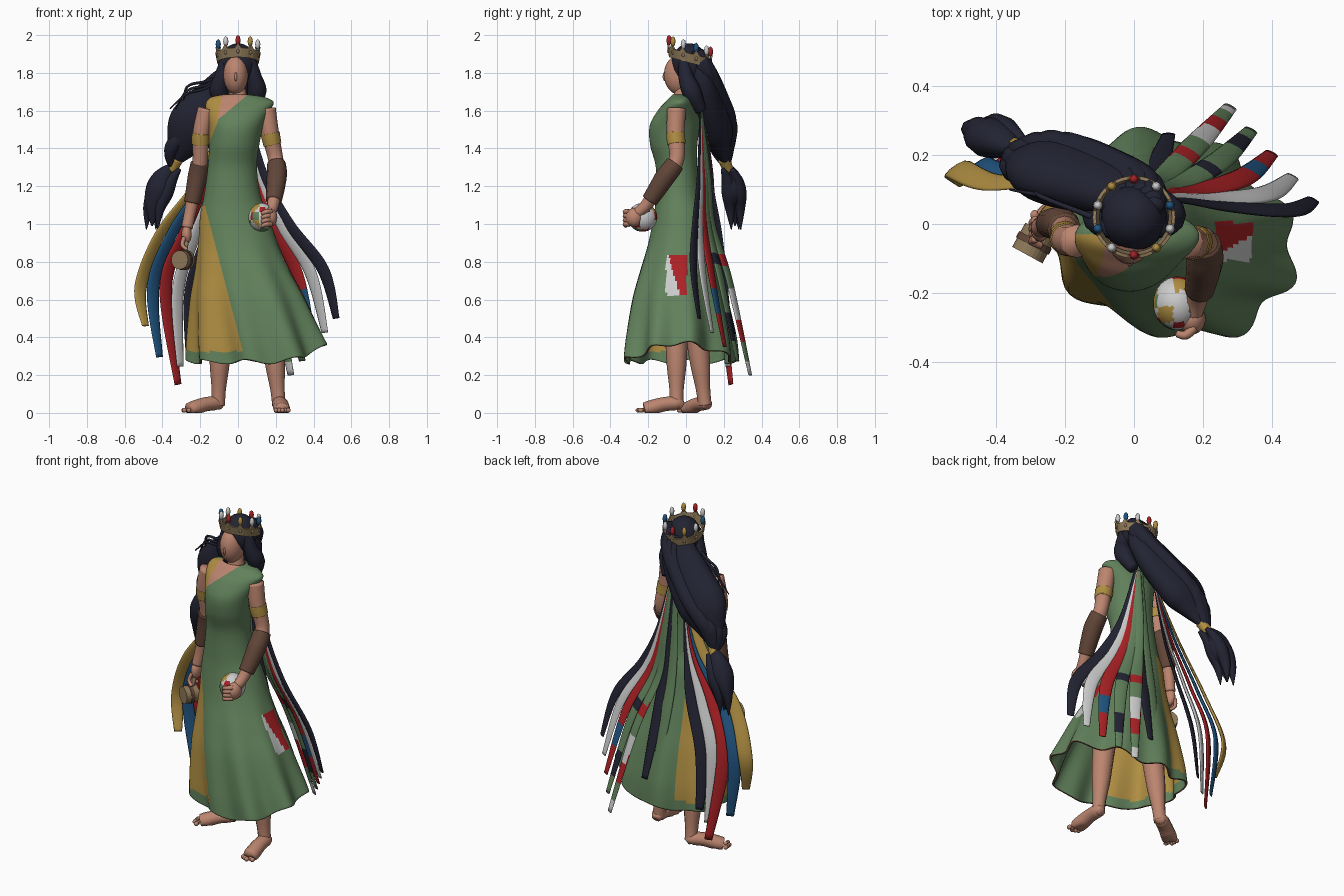
import bpy, bmesh, math
from mathutils import Vector, Matrix

if "Cube" in bpy.data.objects:
    bpy.data.objects.remove(bpy.data.objects["Cube"])

PALETTE = {
    "green": (.12, .22, .105), "gold": (.43, .27, .055), "skin": (.5, .235, .16),
    "ink": (.016, .017, .032), "red": (.4, .015, .018), "blue": (.015, .09, .22),
    "white": (.6, .6, .6), "brown": (.12, .06, .04), "tan": (.27, .19, .1),
}
MATERIALS = {}
for key, rgb in PALETTE.items():
    material = bpy.data.materials.new(key + " paint")
    material.use_nodes = True
    material.diffuse_color = (*rgb, 1)
    shader = material.node_tree.nodes["Principled BSDF"]
    shader.inputs["Base Color"].default_value = (*rgb, 1)
    shader.inputs["Roughness"].default_value = .8
    MATERIALS[key] = material


def make(name, bm, colours, rule=None, smooth=True):
    bmesh.ops.recalc_face_normals(bm, faces=bm.faces)
    for face in bm.faces:
        face.smooth = smooth
        if rule:
            face.material_index = rule(face.calc_center_median())
    mesh = bpy.data.meshes.new(name)
    bm.to_mesh(mesh)
    bm.free()
    part = bpy.data.objects.new(name, mesh)
    bpy.context.collection.objects.link(part)
    for colour in colours.split():
        mesh.materials.append(MATERIALS[colour])
    return part


def mix(start, end, t):
    return [a + (b - a) * t for a, b in zip(start, end)]


def spline(keys, steps):
    """Catmull-Rom samples through tuples of any length."""
    samples, last = [], len(keys) - 1
    for i in range(last):
        before, start, end, after = keys[max(i - 1, 0)], keys[i], keys[i + 1], keys[min(i + 2, last)]
        for k in range(steps):
            t = k / steps
            samples.append([b + t * (c - a) / 2 + t * t * (a - 2.5 * b + 2 * c - d / 2)
                            + t ** 3 * (3 * b - a - 3 * c + d) / 2
                            for a, b, c, d in zip(before, start, end, after)])
    return samples + [list(keys[-1])]


def bridge(bm, rings):
    for low, high in zip(rings, rings[1:]):
        count = len(low)
        for i in range(count):
            j = (i + 1) % count
            bm.faces.new((low[i], low[j], high[j], high[i]))


def tube(name, keys, colours, flat=1, side=(1, 0, 0), sides=12, steps=6, rule=None):
    """Tapered tube through (x, y, z, radius); flat squashes it across side."""
    points = spline(keys, steps)
    bm, rings = bmesh.new(), []
    for i, (x, y, z, radius) in enumerate(points):
        ahead, behind = points[min(i + 1, len(points) - 1)], points[max(i - 1, 0)]
        along = (Vector(ahead[:3]) - Vector(behind[:3])).normalized()
        across = Vector(side)
        across = (across - along * across.dot(along)).normalized()
        depth = along.cross(across) * flat
        ring = []
        for k in range(sides):
            angle = math.tau * k / sides
            spot = Vector((x, y, z)) + max(radius, .002) * (across * math.cos(angle) + depth * math.sin(angle))
            spot.z = max(spot.z, 0)
            ring.append(bm.verts.new(spot))
        rings.append(ring)
    bridge(bm, rings)
    bm.faces.new(rings[0])
    bm.faces.new(rings[-1])
    return make(name, bm, colours, rule)


def ball(name, place, size, colours, rule=None, segments=24):
    bm = bmesh.new()
    bmesh.ops.create_uvsphere(bm, u_segments=segments, v_segments=segments // 2, radius=1,
                              matrix=Matrix.Translation(place) @ Matrix.Diagonal((*size, 1)))
    return make(name, bm, colours, rule)


# Dress: height, centre x, centre y, half width, half depth
profile = [(.27, .1, -.03, .355, .295), (.4, .08, -.03, .335, .285), (.6, .05, -.035, .295, .25),
           (.75, .025, -.035, .25, .21), (.9, 0, -.03, .21, .17), (1.05, -.02, -.03, .18, .14),
           (1.15, -.03, -.04, .15, .12), (1.3, -.03, -.05, .13, .11), (1.42, -.02, -.065, .133, .125),
           (1.52, -.01, -.06, .145, .132), (1.6, 0, -.045, .17, .105), (1.645, .01, -.035, .178, .075),
           (1.672, 0, -.025, .14, .06), (1.685, -.01, -.02, .07, .05)]
# Colour borders as (x, height, slope of x over height)
SKIRT_EDGE, NECK_RIGHT, NECK_LEFT, CHEST_EDGE = (.03, .31, -.26), (-.11, 1.55, .2), (-.11, 1.55, 1.2), (-.16, 1.41, .4)


def right_of(border, spot):
    x, z, slope = border
    return spot.x < x + (spot.z - z) * slope


def dress_colour(spot):
    front = spot.y < -.03
    if front and spot.z > 1.55 and right_of(NECK_LEFT, spot) and not right_of(NECK_RIGHT, spot):
        return 2
    if front and spot.z > 1.4 and right_of(NECK_RIGHT if spot.z > 1.55 else CHEST_EDGE, spot):
        return 1
    if .62 < spot.z < .84 and spot.x > .1 and abs(spot.y + .05) < .055:
        return 3 if spot.y > -.06 - (spot.z - .72) * .3 else 4
    if .325 < spot.z < 1.1 and (right_of(SKIRT_EDGE, spot) if spot.y < 0 else spot.x < -.08):
        return 1
    return 0


bm, rings = bmesh.new(), []
for z, cx, cy, width, depth in spline(profile, 9):
    flare = min(1, max(0, (.98 - z) / .7)) ** 1.2
    ring = []
    for k in range(120):
        angle = math.tau * k / 120
        u, v = math.cos(angle), math.sin(angle)
        fold = 1 + flare * (.07 * math.sin(9 * angle - .47) + .02 * math.sin(5 * angle + 2))
        lift = flare ** 2 * (.1 * max(0, u) ** 2 + .012 * math.sin(9 * angle))
        ring.append(bm.verts.new((cx + width * fold * u - .07 * flare * v, cy + depth * fold * v, z + lift)))
    rings.append(ring)
bridge(bm, rings)
for x, z, slope in (SKIRT_EDGE, NECK_RIGHT, NECK_LEFT, CHEST_EDGE, (-.08, 1, 0)):
    bmesh.ops.bisect_plane(bm, geom=bm.verts[:] + bm.edges[:] + bm.faces[:],
                           plane_co=(x, 0, z), plane_no=(1, 0, -slope))
dress = make("wrap_dress", bm, "green gold skin red white brown", dress_colour)
cloth = dress.modifiers.new("cloth", "SOLIDIFY")
cloth.thickness = .012
cloth.material_offset_rim = 5

# Head and neck
tube("neck", [(0, -.025, 1.6, .075), (0, -.02, 1.67, .048), (-.01, -.01, 1.76, .044)], "skin")
ball("face", (-.012, -.035, 1.79), (.066, .082, .105), "skin")
ball("nose", (-.012, -.112, 1.78), (.008, .012, .024), "skin", segments=12)
ball("hair_cap", (0, .018, 1.845), (.096, .096, .112), "ink")

# Long swept hair, with strands along its surface
sweep = [(0, .05, 1.87, .08), (-.02, .085, 1.76, .115), (-.11, .12, 1.64, .14),
         (-.225, .155, 1.52, .15), (-.29, .18, 1.42, .095), (-.335, .21, 1.32, .022)]
tube("hair_sweep", sweep, "ink", .62, sides=24)
for i in range(9):
    u, v = math.cos(math.pi * i / 8), math.sin(math.pi * i / 8)
    strand = [(x + u * r * .72, y + v * r * .5, z + u * r * .6, .2 * r + .012) for x, y, z, r in sweep]
    tube("hair_strand", strand, "ink", sides=8)
for label, s in (("left", 1), ("right", -1)):
    tube(label + "_side_lock", [(s * .06, -.01, 1.88, .03), (s * .085, 0, 1.78, .04),
                                (s * .1, .03, 1.7, .05), (s * .07, .08, 1.6, .03)], "ink")
for rise in (0, .03, .07):
    tube("stray_wisp", [(-.07, 0, 1.79, .012), (-.17, .04, 1.72 + rise / 2, .008),
                        (-.27, .08, 1.69 + rise / 2, .007), (rise - .36, .1, 1.61, .003)], "ink", sides=6)
tube("hair_tie", [(-.32, .2, 1.345, .032), (-.35, .225, 1.285, .028)], "gold")
tail = [(-.34, .215, 1.31, .02), (-.385, .24, 1.25, .06), (-.415, .25, 1.18, .074),
        (-.445, .255, 1.1, .05), (-.455, .26, .99, .004)]
tube("hair_tail", tail, "ink", .8)
for dx, dy in ((-.03, .02), (.03, -.02), (.02, .03)):
    tube("tail_strand", [(x + dx, y + dy, z - .02, r * .55) for x, y, z, r in tail], "ink", sides=8)

# Tilted crown with jewels on its points
bm, low, high = bmesh.new(), [], []
for k in range(40):
    x, y = math.cos(math.tau * k / 40), math.sin(math.tau * k / 40)
    base = Vector((.1 * x, .1 * y + .02, 1.855 - .03 * y))
    out = Vector((x, y, 0)) * .01
    point = k % 4 == 2
    low.append(bm.verts.new(base))
    high.append(bm.verts.new(base + out + Vector((0, 0, .075 if point else .05))))
    if point:
        gem = "blue white red gold white".split()[k // 4 % 5]
        ball("crown_jewel", base + out + Vector((0, 0, .087)), (.014, .014, .028), gem, segments=8)
        ball("band_stud", base + out + Vector((0, 0, .03)), (.01, .01, .013), "tan", segments=8)
bridge(bm, [low, high])
crown = make("crown_band", bm, "tan", smooth=False)
crown.modifiers.new("metal", "SOLIDIFY").thickness = .01

# Arms, armbands and bracers
arms = {
    "left": [(.15, -.05, 1.61, .05), (.17, -.055, 1.48, .047), (.2, -.05, 1.34, .04),
             (.205, -.11, 1.25, .044), (.185, -.21, 1.1, .032), (.165, -.27, 1.05, .03)],
    "right": [(-.165, -.05, 1.61, .048), (-.195, -.045, 1.48, .045), (-.2, -.02, 1.34, .04),
              (-.215, 0, 1.25, .042), (-.25, 0, 1.08, .032), (-.27, -.01, .98, .03)]}
for label, path in arms.items():
    tube(label + "_arm", path, "skin")
    dense = spline(path, 10)
    for part, span, grow, colour in (("_armband", slice(10, 15, 2), .004, "gold"),
                                     ("_bracer", slice(22, 40, 4), .009, "brown")):
        tube(label + part, [(x, y, z, r + grow) for x, y, z, r in dense[span]], colour)

# Left hand holding a patchwork ball
ball("left_palm", (.168, -.275, 1.035), (.04, .045, .05), "skin")
centre = Vector((.125, -.23, 1.035))


def patchwork(spot):
    column, row, layer = ((spot - centre + Vector((.1, .1, .1))) / .045)
    return (0, 1, 0, 3, 0, 2, 0)[(int(column) + 3 * int(row) + 2 * int(layer)) % 7]


ball("patchwork_ball", centre, (.07, .078, .076), "white red green gold", patchwork, 32)
for i in range(4):
    z = 1.065 - i * .022
    tube("left_finger", [(.175, -.3, z, .014), (.15, -.322, z, .013), (.125, -.318, z - .01, .01)],
         "skin", sides=8, side=(0, 0, 1))

# Right hand holding a mallet
ball("right_palm", (-.272, -.015, .945), (.027, .036, .05), "skin")
for i in range(4):
    y = .012 - i * .018
    tube("right_finger", [(-.285, y, .93, .012), (-.295, y - .01, .89, .011), (-.27, y - .02, .865, .01)],
         "skin", sides=8)
tube("mallet_stick", [(-.25, .01, 1.06, .012), (-.285, -.05, .82, .012)], "tan", sides=8)
turn = (Matrix.Translation((-.29, -.055, .81)) @ Matrix.Rotation(-.5, 4, "Z")
        @ Matrix.Rotation(math.pi / 2, 4, "X"))
for name, depth, radius, colour in (("mallet_head", .08, .05, "tan"), ("mallet_rim", .02, .054, "brown")):
    bm = bmesh.new()
    bmesh.ops.create_cone(bm, cap_ends=True, segments=24, radius1=radius, radius2=radius,
                          depth=depth, matrix=turn)
    make(name, bm, colour, smooth=False)

# Bare legs and feet: hip, ankle, heel and pointing direction
legs = {"left": ((.15, -.05, .75), (.217, -.05, .04), (.217, -.02), (.08, -1, 0)),
        "right": ((-.08, .02, .75), (-.105, .1, .04), (-.09, .115), (-.84, -.54, 0))}
for label, (hip, ankle, heel, aim) in legs.items():
    shape = [(0, .08), (.5, .06), (.7, .052), (.88, .038), (1, .036)]
    tube(label + "_leg", [(*mix(hip, ankle, t), r) for t, r in shape], "skin")
    heel, aim = Vector((*heel, 0)), Vector(aim)
    across = Vector((-aim.y, aim.x, 0))
    arch = [(0, .035, .025), (.03, .05, .04), (.1, .045, .042), (.17, .025, .045), (.2, .018, .04)]
    tube(label + "_foot", [(*(heel + aim * d + Vector((0, 0, h))), r) for d, h, r in arch],
         "skin", .9, across)
    for i in range(5):
        toe = heel + aim * (.215 + .008 * (i % 3)) + across * (i - 2) * .016
        ball(label + "_toe", (toe.x, toe.y, .014), (.013, .016, .013), "skin", segments=10)


# Ribbons fan out between two guides; a ribbon's last colour fills its upper part, patches lie below
def fan(name, top, first, last, ribbons, lean, width=.036):
    for i, (colours, drop) in enumerate(ribbons):
        guide = [mix(a, b, i / (len(ribbons) - 1)) for a, b in zip(first, last)]
        guide[-1] = [a + b for a, b in zip(guide[-1], (drop ** 2, drop ** 2, -drop))]
        keys = [(*spot, width * w) for spot, w in zip([top] + guide, (.5, .7, .9, 1, .55))]
        count = len(colours.split())
        tube(name, keys, colours, .25, lean, 10, 10,
             lambda spot: count - 1 if spot.z > .85 else int(spot.z / .13) % count)


fan("right_ribbon", (-.07, .09, 1.56),
    [(-.11, .13, 1.2), (-.16, .17, .95), (-.25, .2, .65), (-.26, .24, .32)],
    [(-.2, .13, 1.24), (-.41, .12, .95), (-.515, .16, .67), (-.49, .12, .46)],
    [("ink", 0), ("white", .11), ("red", .24), ("blue", .13), ("gold", 0)], (1, .7, 0), .04)
fan("left_ribbon", (.04, .08, 1.6),
    [(.14, .07, 1.25), (.27, .05, 1), (.45, .04, .76), (.52, .07, .5)],
    [(.06, .12, 1.25), (.09, .14, 1), (.18, .23, .7), (.28, .34, .2)],
    [("ink", 0), ("white", 0), ("red blue red", 0), ("ink green green", 0), ("red white green", 0)],
    (1, -.5, 0))
fan("back_ribbon", (.02, .08, 1.6),
    [(.01, .1, 1.25), (.01, .13, 1), (.02, .17, .8), (.04, .25, .42)],
    [(.05, .1, 1.25), (.06, .13, 1), (.07, .17, .8), (.1, .26, .42)],
    [("green", 0), ("ink", 0)], (1, 0, 0))
